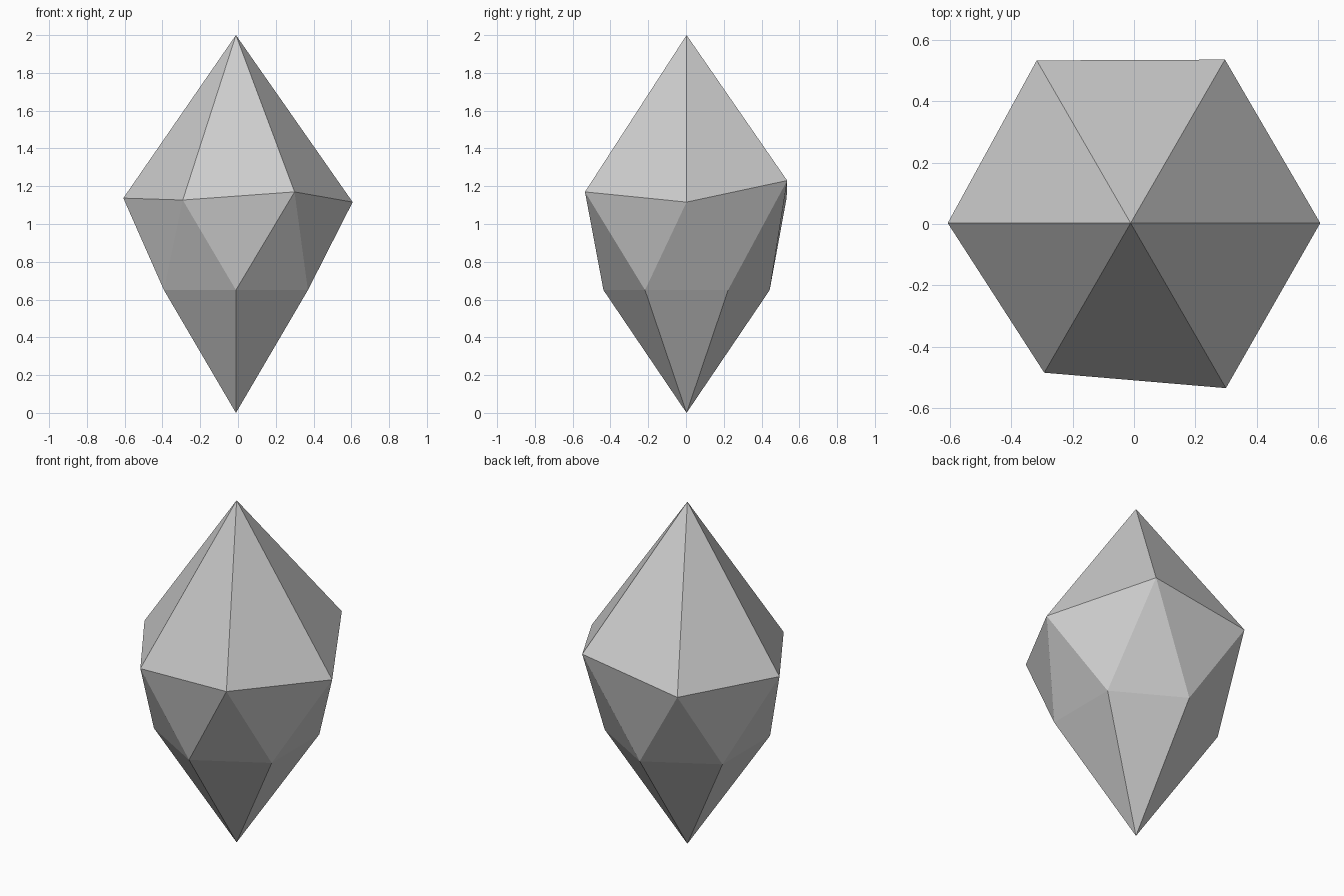
import bpy, bmesh
from math import cos, sin, radians

if "Cube" in bpy.data.objects:
    bpy.data.objects.remove(bpy.data.objects["Cube"])

AXIS_X, AXIS_Y = -0.011, 0.003

def add_vert(bm, radius, degrees, z):
    a = radians(degrees)
    return bm.verts.new((AXIS_X + radius * cos(a), AXIS_Y + radius * sin(a), z))

bm = bmesh.new()

# Tips of the crystal
tip = add_vert(bm, 0, 0, 2.0)
base = add_vert(bm, 0, 0, 0.0)

# Uneven upper girdle: radius and height of each corner, every 60 degrees
girdle = [(0.618, 1.116), (0.615, 1.23), (0.612, 1.14),
          (0.596, 1.137), (0.563, 1.127), (0.621, 1.17)]
upper = [add_vert(bm, r, 60 * i, z) for i, (r, z) in enumerate(girdle)]

# Regular lower ring, turned half a step
lower = [add_vert(bm, 0.44, 60 * i + 30, 0.65) for i in range(6)]

# Crown, zigzag waist and pavilion facets
for i in range(6):
    j = (i + 1) % 6
    bm.faces.new((tip, upper[i], upper[j]))
    bm.faces.new((upper[i], lower[i], upper[j]))
    bm.faces.new((upper[j], lower[i], lower[j]))
    bm.faces.new((base, lower[j], lower[i]))

bmesh.ops.recalc_face_normals(bm, faces=bm.faces)
mesh = bpy.data.meshes.new("crystal")
bm.to_mesh(mesh)
bm.free()
bpy.context.collection.objects.link(bpy.data.objects.new("crystal", mesh))
